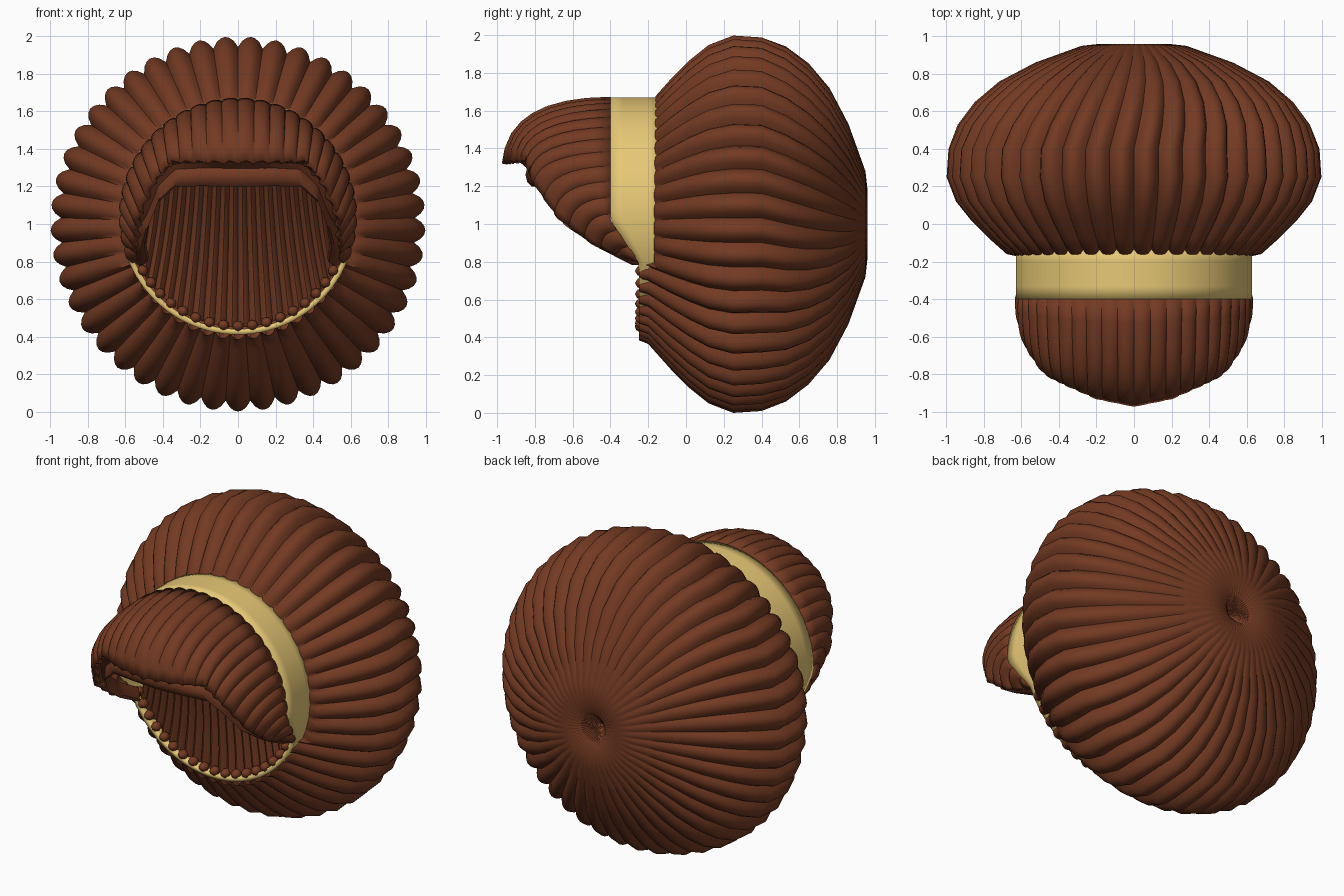
import bpy, math
from mathutils import Vector

if "Cube" in bpy.data.objects:
    bpy.data.objects.remove(bpy.data.objects["Cube"])

def material(name, rgb):
    m = bpy.data.materials.new(name)
    m.diffuse_color = (*rgb, 1)
    m.use_nodes = True
    m.node_tree.nodes["Principled BSDF"].inputs["Base Color"].default_value = m.diffuse_color
    return m

BROWN = material("brown_cloth", (0.17, 0.042, 0.016))
GOLD = material("gold_band", (0.80, 0.58, 0.18))

def sheet(name, rows, mat, closed=False, thick=0, angle=38):
    """Skin a list of equal-length point rows into one object."""
    n = len(rows[0])
    verts = [tuple(p) for r in rows for p in r]
    faces = []
    for i in range(len(rows) if closed else len(rows) - 1):
        a, b = i * n, ((i + 1) % len(rows)) * n
        faces += [(a + j, a + j + 1, b + j + 1, b + j) for j in range(n - 1)]
    me = bpy.data.meshes.new(name)
    me.from_pydata(verts, [], faces)
    me.materials.append(mat)
    ob = bpy.data.objects.new(name, me)
    bpy.context.collection.objects.link(ob)
    bpy.ops.object.select_all(action='DESELECT')
    ob.select_set(True)
    bpy.context.view_layer.objects.active = ob
    bpy.ops.object.mode_set(mode='EDIT')
    bpy.ops.mesh.select_all(action='SELECT')
    bpy.ops.mesh.normals_make_consistent(inside=False)
    bpy.ops.object.mode_set(mode='OBJECT')
    bpy.ops.object.shade_smooth_by_angle(angle=math.radians(angle))
    if thick:
        s = ob.modifiers.new("thickness", 'SOLIDIFY')
        s.thickness = thick
        s.offset = 0
    return ob

def along(pts, t):
    """Point at t (0..1) on an evenly spaced polyline."""
    f = t * (len(pts) - 1)
    i = min(int(f), len(pts) - 2)
    return Vector(pts[i]).lerp(Vector(pts[i + 1]), f - i)

# Puffed crown: pleated surface of revolution about the y axis, dimpled at the back
profile = [(-.25, .615), (-.2, .635), (-.16, .68), (-.08, .77), (.02, .87), (.12, .95), (.25, 1), (.4, .99),
           (.53, .94), (.65, .85), (.76, .72), (.86, .53), (.95, .28), (.96, .19), (.94, .09), (.86, 0)]
LOBES, SUB = 45, 6
rows = []
for i in range(LOBES * SUB):
    a = 2 * math.pi * i / (LOBES * SUB)
    k = .945 + .055 * math.sin(math.pi * (i % SUB) / SUB) ** .8
    row = []
    for y, r in profile:
        # the neck only runs forward under the opening
        yy = max(y, -.17) if math.cos(a) > -.35 else y
        b = a + max(0, y - .4) * .25
        row.append((r * k * math.sin(b), yy, 1 + r * k * math.cos(b)))
    rows.append(row)
sheet("crown", rows, BROWN, closed=True)

# Gold band: wide above, narrow under the opening
CZ, R = 1.04, .615
rows = []
for i in range(96):
    a = 2 * math.pi * i / 96
    x, z = R * math.sin(a), CZ + R * math.cos(a)
    front = -.25 - .15 * min(1, max(0, (z - .8) / .22))
    rows.append([(x, front + (-.13 - front) * j / 4, z) for j in range(5)])
sheet("band", rows, GOLD, closed=True, thick=.03)

# Hooded visor: pleats swept from the band forward to the lip and cheek edges
lip = [(0, -.96, 1.335), (.2, -.92, 1.335), (.36, -.85, 1.335), (.46, -.8, 1.22),
       (.54, -.67, 1.03), (.55, -.48, .89), (.53, -.26, .81)]
PLEATS, SUB = 28, 6
N = PLEATS * SUB
rows = []
for i in range(N + 1):
    s = 2 * i / N - 1
    t, sign = abs(s), (1 if s >= 0 else -1)
    a = t * math.radians(113)
    z = CZ + .62 * math.cos(a)
    back = Vector((.62 * math.sin(a), -.25 - .15 * min(1, max(0, (z - .8) / .22)), z))
    front = along(lip, t)
    mid = Vector((back.x * 1.02, front.y * .98, back.z * .99 + front.z * .01))
    dip = .025 * (1 - math.sin(math.pi * (i % SUB) / SUB))
    row = []
    for j in range(9):
        u = j / 8
        p = back * (1 - u) ** 2 + mid * 2 * u * (1 - u) + front * u * u
        inward = Vector((-p.x, 0, CZ - p.z)).normalized()
        p += inward * dip * math.sin(math.pi * min(1, .15 + u * .6))
        row.append((p.x * sign, p.y, p.z))
    rows.append(row)
sheet("visor", rows, BROWN, thick=.03)

# Rolled hem inside the visor edge
hem = [(0, -.8, 1.26), (.2, -.79, 1.26), (.34, -.76, 1.25), (.44, -.71, 1.16),
       (.5, -.6, 1.02), (.53, -.44, .91), (.52, -.27, .82)]
rows = []
for i in range(61):
    s = i / 30 - 1
    c = along(hem, abs(s))
    row = []
    for j in range(11):
        b = 2 * math.pi * j / 10
        row.append((math.copysign(1, s) * (c.x + .045 * abs(s) * math.cos(b)),
                    c.y + .05 * math.cos(b), c.z + .065 * (1 - .4 * abs(s)) * math.sin(b)))
    rows.append(row)
sheet("visor_hem", rows, BROWN)

# Underside filler joining the visor lip to its hem
rows = []
for i in range(41):
    s = i / 20 - 1
    a, b = along(lip, abs(s)), along(hem, abs(s))
    sg = math.copysign(1, s)
    rows.append([(sg * p.x, p.y, p.z) for p in (a, a.lerp(b, .5) + Vector((0, 0, .03)), b)])
sheet("visor_underside", rows, BROWN)

# Pleated lining closing the opening, rising from the lower rim up behind the visor
PLEATS, SUB = 22, 4
N = PLEATS * SUB
rows = []
for i in range(N + 1):
    s = 2 * i / N - 1
    a = s * math.radians(67)
    top = Vector((.48 * s, -.42, 1.4))
    low = Vector((.59 * math.sin(a), -.2, CZ - .59 * math.cos(a)))
    mid = Vector((.5 * s, -.16, 1.05))
    ridge = .03 * math.sin(math.pi * (i % SUB) / SUB)
    row = []
    for j in range(11):
        u = j / 10
        p = top * (1 - u) ** 2 + mid * 2 * u * (1 - u) + low * u * u
        row.append((p.x, p.y - ridge, p.z))
    rows.append(row)
sheet("lining", rows, BROWN)

# Gathered pleat ends along the lower rim
for i in range(19):
    a = math.radians(-68 + 136 * i / 18)
    bpy.ops.mesh.primitive_uv_sphere_add(segments=8, ring_count=6, radius=1,
                                         location=(.585 * math.sin(a), -.235, CZ - .585 * math.cos(a)))
    ob = bpy.context.object
    ob.name = "pleat_end"
    ob.scale = (.03, .035, .028)
    ob.rotation_euler = (0, -a, 0)
    ob.data.materials.append(BROWN)
    bpy.ops.object.shade_smooth_by_angle(angle=math.radians(50))
